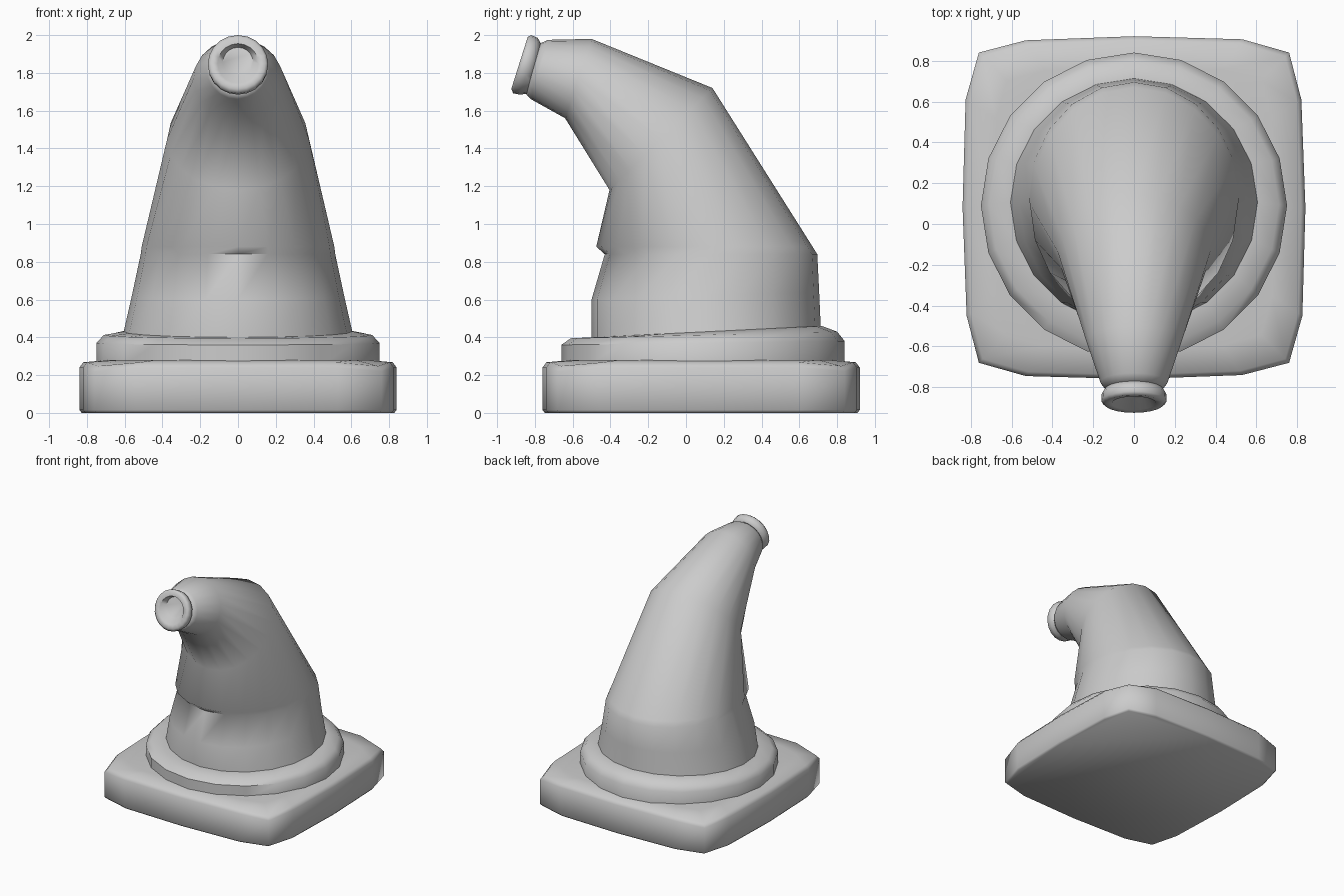
import bpy
import bmesh
import math

if "Cube" in bpy.data.objects:
    bpy.data.objects.remove(bpy.data.objects["Cube"])


def loft(name, rings, angle=50):
    """Skin a stack of equally sized closed rings and cap both ends."""
    bm = bmesh.new()
    loops = [[bm.verts.new(p) for p in ring] for ring in rings]
    n = len(loops[0])
    for a, b in zip(loops, loops[1:]):
        for i in range(n):
            j = (i + 1) % n
            bm.faces.new((a[i], a[j], b[j], b[i]))
    bm.faces.new(loops[0][::-1])
    bm.faces.new(loops[-1])
    bmesh.ops.recalc_face_normals(bm, faces=bm.faces)
    mesh = bpy.data.meshes.new(name)
    bm.to_mesh(mesh)
    bm.free()
    obj = bpy.data.objects.new(name, mesh)
    bpy.context.collection.objects.link(obj)
    bpy.ops.object.select_all(action='DESELECT')
    obj.select_set(True)
    bpy.context.view_layer.objects.active = obj
    bpy.ops.object.shade_smooth_by_angle(angle=math.radians(angle))
    return obj


def tilted_ring(front, back, half_width, n=20):
    """Ellipse spanning a front and a back point of the side profile."""
    ring = []
    for i in range(n):
        a = 2 * math.pi * i / n
        t = (1 + math.cos(a)) / 2
        y = back[0] + (front[0] - back[0]) * t
        z = back[1] + (front[1] - back[1]) * t
        ring.append((half_width * math.sin(a), y, z))
    return ring


# Square foot with rounded, slightly drooping corners
quarter = [(0.84, 0.0), (0.82, 0.53), (0.76, 0.76), (0.53, 0.825)]
outline = []
for k in range(4):
    c, s = round(math.cos(k * math.pi / 2)), round(math.sin(k * math.pi / 2))
    outline += [(x * c - y * s, x * s + y * c) for x, y in quarter]


def foot_ring(scale, z, droop=0.0):
    return [(x * scale, y * scale + 0.08, z - (droop if i % 4 == 2 else 0))
            for i, (x, y) in enumerate(outline)]


loft("square_foot", [
    foot_ring(0.985, 0.0), foot_ring(1.0, 0.015),
    foot_ring(1.0, 0.24, 0.02), foot_ring(0.975, 0.268, 0.02),
    foot_ring(0.82, 0.28),
])

# Round collar with a top that rises toward the back
collar = [
    ((-0.66, 0.25), (0.84, 0.25), 0.75),
    ((-0.66, 0.36), (0.84, 0.38), 0.75),
    ((-0.61, 0.395), (0.80, 0.43), 0.71),
    ((-0.50, 0.40), (0.72, 0.46), 0.61),
]
loft("round_collar", [tilted_ring(*r) for r in collar])

# Bent body: front profile point, back profile point, half width
body = [
    ((-0.50, 0.38), (0.715, 0.42), 0.612),
    ((-0.50, 0.60), (0.705, 0.64), 0.562),
    ((-0.43, 0.84), (0.695, 0.84), 0.515),
    ((-0.475, 0.88), (0.67, 0.88), 0.51),
    ((-0.405, 1.18), (0.14, 1.72), 0.375),
    ((-0.64, 1.56), (-0.50, 1.98), 0.235),
    ((-0.82, 1.66), (-0.73, 1.975), 0.165),
    ((-0.845, 1.685), (-0.775, 1.955), 0.14),
]
loft("bent_cone", [tilted_ring(*r) for r in body], 60)

# Rolled lip with a shallow recess at the tip
lip = [
    ((-0.835, 1.69), (-0.765, 1.95), 0.135),
    ((-0.88, 1.685), (-0.785, 1.985), 0.158),
    ((-0.915, 1.692), (-0.82, 2.0), 0.16),
    ((-0.925, 1.715), (-0.838, 1.99), 0.145),
    ((-0.912, 1.745), (-0.845, 1.955), 0.108),
    ((-0.855, 1.78), (-0.805, 1.935), 0.08),
]
loft("tip_lip", [tilted_ring(*r) for r in lip], 60)
